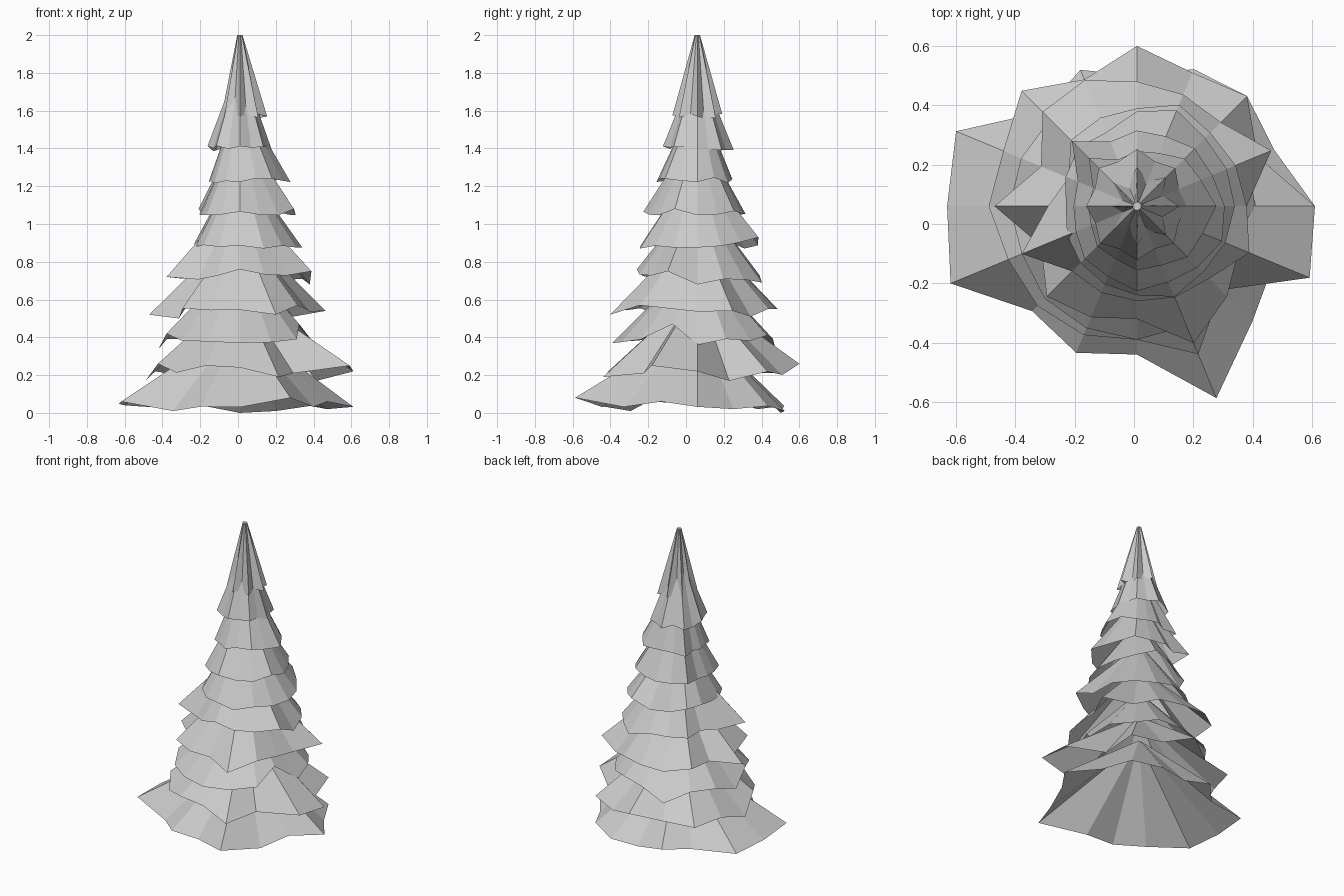
import bpy
import bmesh
import math
import random

random.seed(4)

old_cube = bpy.data.objects.get("Cube")
if old_cube:
    bpy.data.objects.remove(old_cube, do_unlink=True)

# Single matte grey for the whole tree
grey = bpy.data.materials.new("plain_grey")
grey.use_nodes = True
grey_value = (0.6, 0.6, 0.6, 1.0)
grey.diffuse_color = grey_value
for node in grey.node_tree.nodes:
    if node.type == "BSDF_PRINCIPLED":
        node.inputs["Base Color"].default_value = grey_value

# Tiers are evenly spaced up the trunk axis and equally deep
SIDES = 16
AXIS_X, AXIS_Y = 0.01, 0.06
TIP_RADIUS = 0.014
FIRST_RIM, TIER_STEP, TIER_DEPTH = 0.04, 0.17, 0.43
RAGGED = 0.015


def rim_points(quarters, branches, zigzag):
    """Blend the four compass radii, then place the branches that stand out."""
    quarter = SIDES // len(quarters)
    points = []
    for side in range(SIDES):
        index, step = divmod(side, quarter)
        start = quarters[index]
        end = quarters[(index + 1) % len(quarters)]
        radius = start + (end - start) * step / quarter
        radius *= 1 + (zigzag if side % 2 == 0 else -zigzag)
        lift = random.uniform(-RAGGED, RAGGED)
        points.append(branches.get(side, (radius, lift)))
    return points


def add_tier(name, level, quarters, branches, zigzag=0.0):
    """Open faceted cone with an uneven rim; quarters run left, back, right, front.
    Branches map a side number to its radius and its lift above the rim."""
    rim_height = FIRST_RIM + TIER_STEP * level
    top_height = rim_height + TIER_DEPTH
    bm = bmesh.new()
    tip, rim = [], []
    for side, (radius, lift) in enumerate(rim_points(quarters, branches, zigzag)):
        angle = math.tau * side / SIDES
        across, along = math.cos(angle), math.sin(angle)
        tip.append(bm.verts.new((AXIS_X + across * TIP_RADIUS,
                                 AXIS_Y + along * TIP_RADIUS, top_height)))
        rim.append(bm.verts.new((AXIS_X + across * radius,
                                 AXIS_Y + along * radius, rim_height + lift)))
    for side in range(SIDES):
        after = (side + 1) % SIDES
        bm.faces.new((rim[side], rim[after], tip[after], tip[side]))
    bm.faces.new(tip)
    mesh = bpy.data.meshes.new(name)
    bm.to_mesh(mesh)
    bm.free()
    mesh.materials.append(grey)
    tier = bpy.data.objects.new(name, mesh)
    bpy.context.collection.objects.link(tier)
    return tier


# Wide lower skirts with long branches
add_tier("bottom_tier", 0, (0.6, 0.45, 0.64, 0.5),
         {1: (0.5, -0.02), 3: (0.5, -0.03), 4: (0.44, -0.04), 6: (0.45, -0.02),
          7: (0.66, 0), 9: (0.68, 0.02), 10: (0.5, -0.03), 13: (0.7, 0.04),
          15: (0.5, 0.02)})
add_tier("second_tier", 1, (0.6, 0.45, 0.5, 0.45),
         {1: (0.44, -0.04), 4: (0.54, 0.05), 6: (0.55, 0), 8: (0.5, -0.04),
          9: (0.47, 0.05), 11: (0.47, 0.04), 12: (0.45, 0.03), 13: (0.54, -0.02),
          14: (0.4, 0), 15: (0.63, 0.04)})
add_tier("third_tier", 2, (0.4, 0.4, 0.43, 0.45),
         {0: (0.4, -0.02), 3: (0.4, 0.03), 5: (0.45, -0.05), 8: (0.43, -0.04),
          9: (0.42, 0.04), 15: (0.34, 0.09)})
add_tier("fourth_tier", 3, (0.37, 0.42, 0.48, 0.38),
         {1: (0.49, -0.01), 2: (0.4, -0.04), 5: (0.46, 0), 7: (0.35, 0),
          8: (0.48, -0.03), 9: (0.35, -0.05), 13: (0.5, -0.03), 14: (0.43, 0.02)})

# Middle skirts
add_tier("fifth_tier", 4, (0.37, 0.33, 0.3, 0.32),
         {0: (0.37, -0.04), 3: (0.37, -0.03), 7: (0.25, 0), 9: (0.42, 0),
          12: (0.32, 0.04), 15: (0.41, 0.03)})
add_tier("sixth_tier", 5, (0.33, 0.32, 0.24, 0.3),
         {3: (0.35, 0.04), 5: (0.27, -0.02), 13: (0.33, -0.02)})
add_tier("seventh_tier", 6, (0.29, 0.25, 0.21, 0.28),
         {6: (0.31, 0.02), 15: (0.31, 0.02)}, 0.02)

# Narrow upper skirts and star-shaped crown
add_tier("eighth_tier", 7, (0.26, 0.18, 0.16, 0.21), {6: (0.23, 0)}, 0.03)
add_tier("ninth_tier", 8, (0.16, 0.18, 0.16, 0.17), {}, 0.07)
add_tier("crown", 9, (0.12, 0.11, 0.08, 0.11), {}, 0.2)
